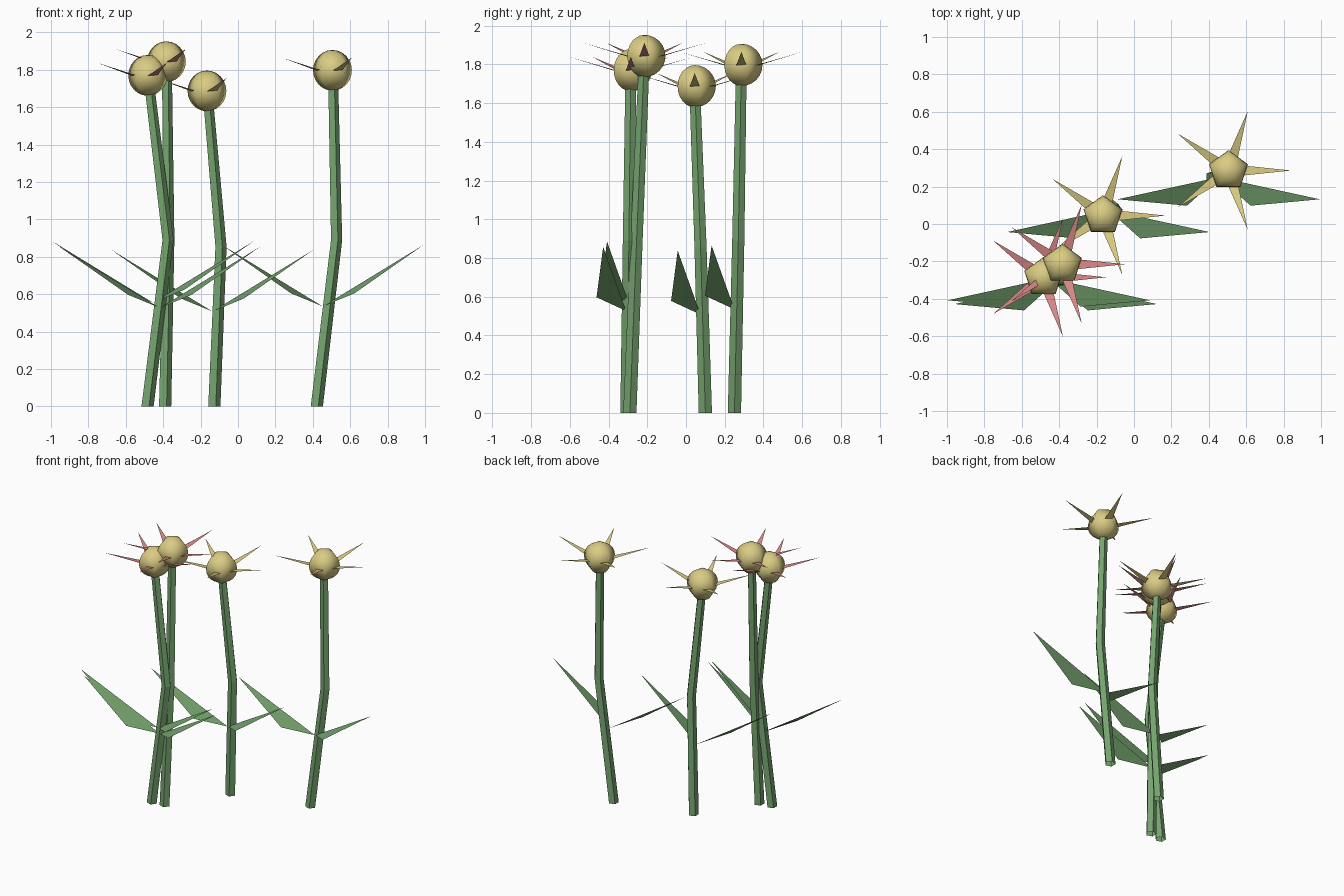
import bpy, bmesh
from math import cos, sin, tau
from mathutils import Vector, Matrix

cube = bpy.data.objects.get("Cube")
if cube:
    bpy.data.objects.remove(cube, do_unlink=True)

SIDES = 5
HEAD_RADIUS = 0.109


def material(name, rgb):
    m = bpy.data.materials.new(name)
    m.use_nodes = True
    m.diffuse_color = (*rgb, 1)
    bsdf = m.node_tree.nodes["Principled BSDF"]
    bsdf.inputs["Base Color"].default_value = (*rgb, 1)
    bsdf.inputs["Roughness"].default_value = 0.8
    return m


green = material("leaf green", (0.18, 0.37, 0.16))
yellow = material("pollen yellow", (0.70, 0.60, 0.23))
pink = material("petal pink", (0.70, 0.25, 0.25))


def finish(bm, name, mat, smooth=False):
    mesh = bpy.data.meshes.new(name)
    for f in bm.faces:
        f.smooth = smooth
    bm.to_mesh(mesh)
    bm.free()
    mesh.materials.append(mat)
    obj = bpy.data.objects.new(name, mesh)
    bpy.context.collection.objects.link(obj)
    return obj


def make_stem(name, path):
    # five-sided tapering tube bent once at its middle
    bm = bmesh.new()
    rings = []
    for point, radius in zip(path, (0.036, 0.033, 0.029)):
        rings.append([bm.verts.new(Vector(point) + radius * Vector((cos(tau * i / SIDES), sin(tau * i / SIDES), 0)))
                      for i in range(SIDES)])
    for low, high in zip(rings, rings[1:]):
        for i in range(SIDES):
            j = (i + 1) % SIDES
            bm.faces.new((low[i], low[j], high[j], high[i]))
    finish(bm, name, green)


def make_head(name, center):
    # ball with five meridians
    bm = bmesh.new()
    bmesh.ops.create_uvsphere(bm, u_segments=SIDES, v_segments=12, radius=HEAD_RADIUS,
                              matrix=Matrix.Translation(center))
    finish(bm, name, yellow, smooth=True)


def make_petals(name, center, mat):
    # five thin upward-tilted spikes around the ball
    bm = bmesh.new()
    for i in range(SIDES):
        turn = Matrix.Translation(center) @ Matrix.Rotation(tau * i / SIDES, 4, "Z")
        corners = [(0.085, -0.026, -0.002), (0.335, 0, 0.068), (0.085, 0.026, -0.002)]
        bm.faces.new([bm.verts.new(turn @ Vector(c)) for c in corners])
    finish(bm, name, mat)


def make_leaves(name, base):
    # mirrored pair of flat triangular leaves
    bm = bmesh.new()
    for side in (-1, 1):
        corners = [(0, 0, 0), (side * 0.17, -0.152, 0.07), (side * 0.541, -0.118, 0.33)]
        bm.faces.new([bm.verts.new(Vector(base) + Vector(c)) for c in corners][::side])
    finish(bm, name, green)


# petal material, stem foot, stem bend, ball centre, leaf base
flowers = [
    (pink, (-0.487, -0.305, 0), (-0.377, -0.295, 0.89), (-0.483, -0.285, 1.77), (-0.455, -0.29, 0.555)),
    (pink, (-0.393, -0.29, 0), (-0.373, -0.255, 0.9), (-0.383, -0.215, 1.843), (-0.418, -0.31, 0.527)),
    (yellow, (-0.13, 0.10, 0), (-0.094, 0.075, 0.855), (-0.166, 0.045, 1.687), (-0.137, 0.075, 0.508)),
    (yellow, (0.418, 0.25, 0), (0.524, 0.27, 0.89), (0.505, 0.286, 1.797), (0.453, 0.25, 0.535)),
]
for n, (mat, foot, bend, head, leaf) in enumerate(flowers, 1):
    make_stem(f"stem_{n}", (foot, bend, head))
    make_head(f"flower_head_{n}", head)
    make_petals(f"petals_{n}", head, mat)
    make_leaves(f"leaves_{n}", leaf)
